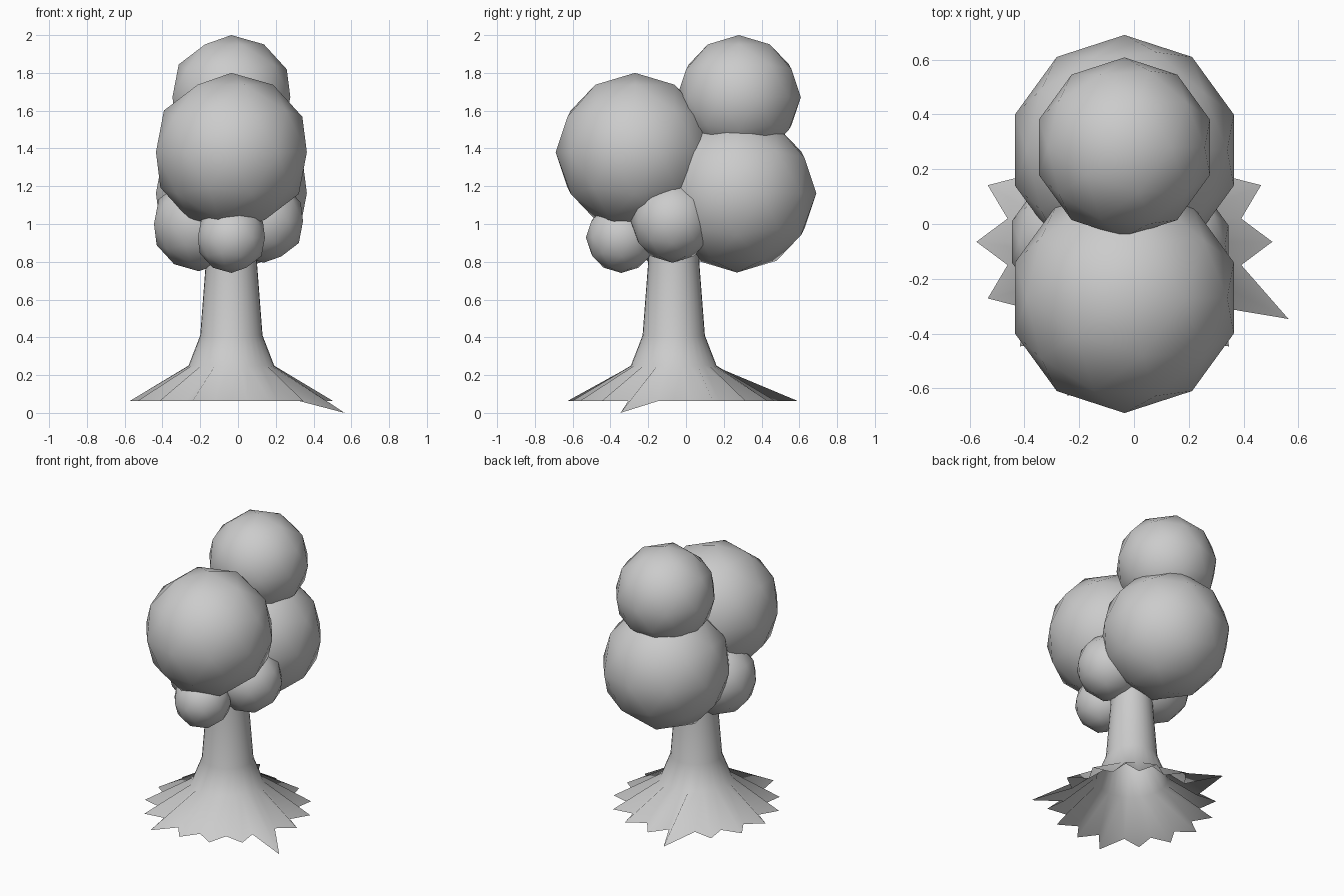
import bpy, bmesh, math

if "Cube" in bpy.data.objects:
    bpy.data.objects.remove(bpy.data.objects["Cube"])

CX, CY = -0.035, -0.065   # trunk axis


def finish(name, bm):
    bmesh.ops.recalc_face_normals(bm, faces=bm.faces)
    for f in bm.faces:
        f.smooth = True
    me = bpy.data.meshes.new(name)
    bm.to_mesh(me)
    bm.free()
    ob = bpy.data.objects.new(name, me)
    bpy.context.collection.objects.link(ob)
    return ob


# Foliage balls: coarse icospheres, smooth shaded
foliage = {
    "foliage_front": (CX, -0.27, 1.38, 0.42),
    "foliage_rear": (CX, 0.27, 1.163, 0.42),
    "foliage_top": (CX, 0.28, 1.672, 0.328),
    "foliage_small_front": (CX, -0.343, 0.928, 0.187),
    "foliage_small_right": (0.135, -0.072, 1.015, 0.22),
    "foliage_small_left": (-0.207, -0.065, 1.0, 0.25),
}
for name, (x, y, z, r) in foliage.items():
    bm = bmesh.new()
    bmesh.ops.create_icosphere(bm, subdivisions=2, radius=r)
    ob = finish(name, bm)
    ob.location = (x, y, z)

# Trunk: open 32-sided rings flaring into a star-shaped root skirt
N = 32
TIP, VALLEY, BASE_Z = 0.54, 0.435, 0.062
profile = [(0.227, 0.25), (0.165, 0.41), (0.135, 0.80), (0.128, 1.0)]
# Stray root tips pulled out of the regular star: index -> x, y, z offset
pulled = {10: (0.0, 0.16, 0.0), 22: (0.0, -0.065, 0.0), 30: (0.10, -0.075, -BASE_Z)}

bm = bmesh.new()
rings = []
base = []
for i in range(N):
    a = 2 * math.pi * i / N
    r = TIP if i % 2 == 0 else VALLEY
    dx, dy, dz = pulled.get(i, (0, 0, 0))
    base.append(bm.verts.new((CX + r * math.cos(a) + dx, CY + r * math.sin(a) + dy, BASE_Z + dz)))
rings.append(base)
for r, z in profile:
    rings.append([bm.verts.new((CX + r * math.cos(2 * math.pi * i / N),
                                CY + r * math.sin(2 * math.pi * i / N), z)) for i in range(N)])
for lo, hi in zip(rings, rings[1:]):
    for i in range(N):
        j = (i + 1) % N
        bm.faces.new((lo[i], lo[j], hi[j], hi[i]))
finish("trunk_with_roots", bm)
